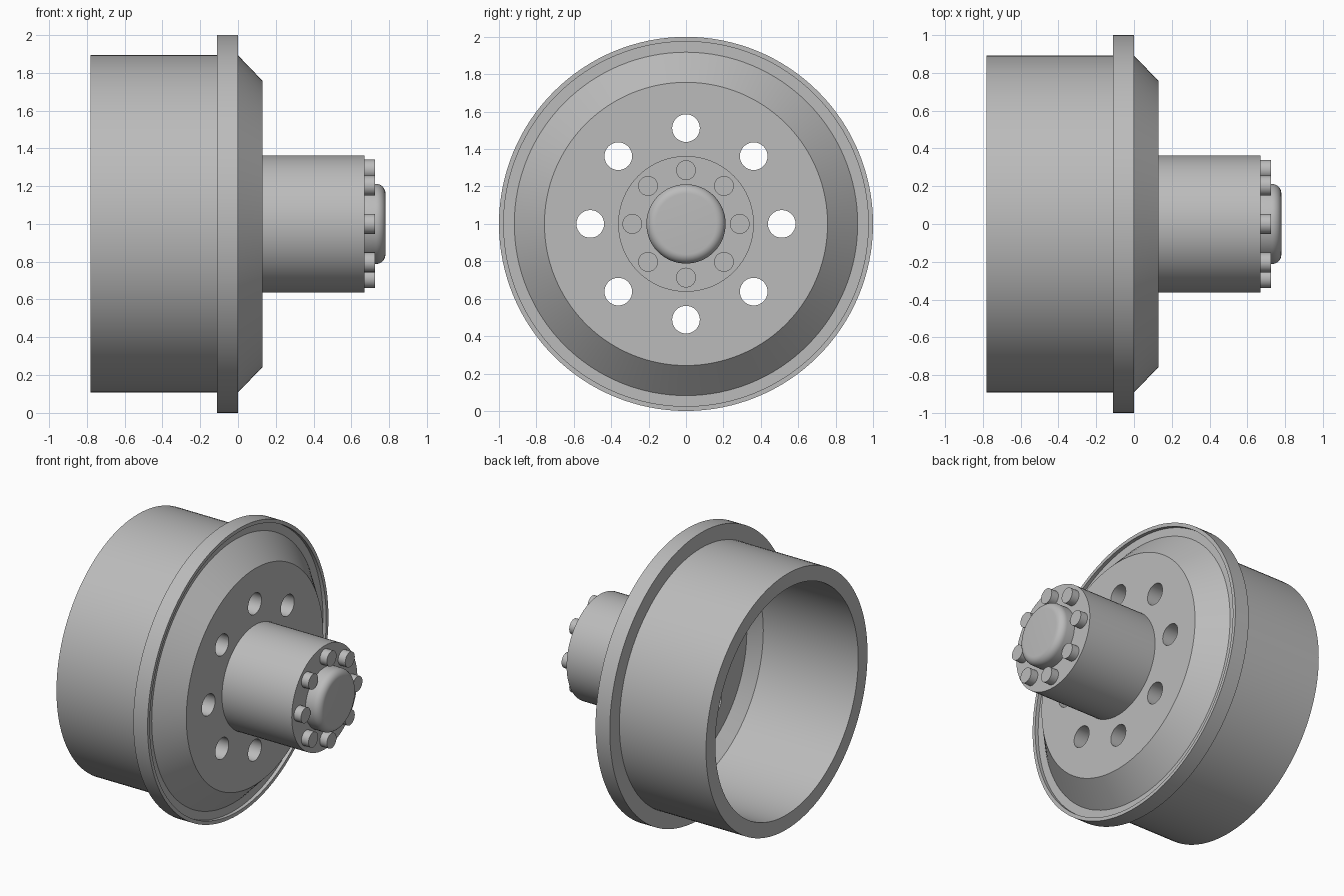
import bpy, bmesh
from math import pi, sin, cos, radians

cube = bpy.data.objects.get("Cube")
if cube:
    bpy.data.objects.remove(cube, do_unlink=True)

AXLE_Z = 1.0
grey = bpy.data.materials.new("plain grey")
grey.use_nodes = True
colour = (0.5, 0.5, 0.5, 1)
grey.diffuse_color = colour
grey.node_tree.nodes["Principled BSDF"].inputs["Base Color"].default_value = colour


def lathe(name, profile, sides, y=0.0, z=0.0):
    """Spin (x, radius) points about an axle along x and cap both ends."""
    bm = bmesh.new()
    rings = []
    for x, r in profile:
        rings.append([bm.verts.new((x, y + r * cos(2 * pi * i / sides),
                                    AXLE_Z + z + r * sin(2 * pi * i / sides)))
                      for i in range(sides)])
    for a, b in zip(rings, rings[1:]):
        for i in range(sides):
            j = (i + 1) % sides
            bm.faces.new((a[i], a[j], b[j], b[i]))
    bm.faces.new(rings[0])
    bm.faces.new(rings[-1])
    bmesh.ops.recalc_face_normals(bm, faces=bm.faces)
    mesh = bpy.data.meshes.new(name)
    bm.to_mesh(mesh)
    bm.free()
    mesh.materials.append(grey)
    obj = bpy.data.objects.new(name, mesh)
    bpy.context.collection.objects.link(obj)
    return obj


def activate(obj):
    bpy.ops.object.select_all(action='DESELECT')
    obj.select_set(True)
    bpy.context.view_layer.objects.active = obj


def smooth(obj):
    activate(obj)
    bpy.ops.object.shade_smooth_by_angle(angle=radians(30))


def around(radius, count=8):
    """Evenly spaced (y, z) positions on a circle around the axle."""
    return [(radius * cos(2 * pi * i / count), radius * sin(2 * pi * i / count))
            for i in range(count)]


# Wheel shell: inner plate, inner cone, open drum, grooved flange, outer cone
wheel = lathe("wheel_shell", [
    (0.03, 0.715), (-0.045, 0.79), (-0.78, 0.79), (-0.78, 0.893),
    (-0.11, 0.893), (-0.11, 1.0), (0.0, 1.0), (0.0, 0.975),
    (-0.025, 0.975), (-0.025, 0.918), (0.13, 0.757)], 128)

# Round holes through the wheel plate
for y, z in around(0.512):
    cutter = lathe("hole_cutter", [(-0.1, 0.074), (0.25, 0.074)], 32, y, z)
    cutter.hide_render = True
    cut = wheel.modifiers.new("hole", 'BOOLEAN')
    cut.operation = 'DIFFERENCE'
    cut.solver = 'EXACT'
    cut.object = cutter
    activate(wheel)
    bpy.ops.object.modifier_apply(modifier=cut.name)
    bpy.data.objects.remove(cutter, do_unlink=True)
smooth(wheel)

# Hub barrel
smooth(lathe("hub", [(0.12, 0.363), (0.67, 0.363)], 64))

# Rounded hub cap
fillet = 0.05
corner = [(0.78 - fillet + fillet * sin(t * pi / 16),
           0.212 - fillet + fillet * cos(t * pi / 16)) for t in range(9)]
smooth(lathe("hub_cap", [(0.66, 0.212)] + corner, 64))

# Ring of bolts on the hub face
for n, (y, z) in enumerate(around(0.287), 1):
    smooth(lathe(f"hub_bolt_{n}", [(0.66, 0.053), (0.725, 0.053)], 24, y, z))
